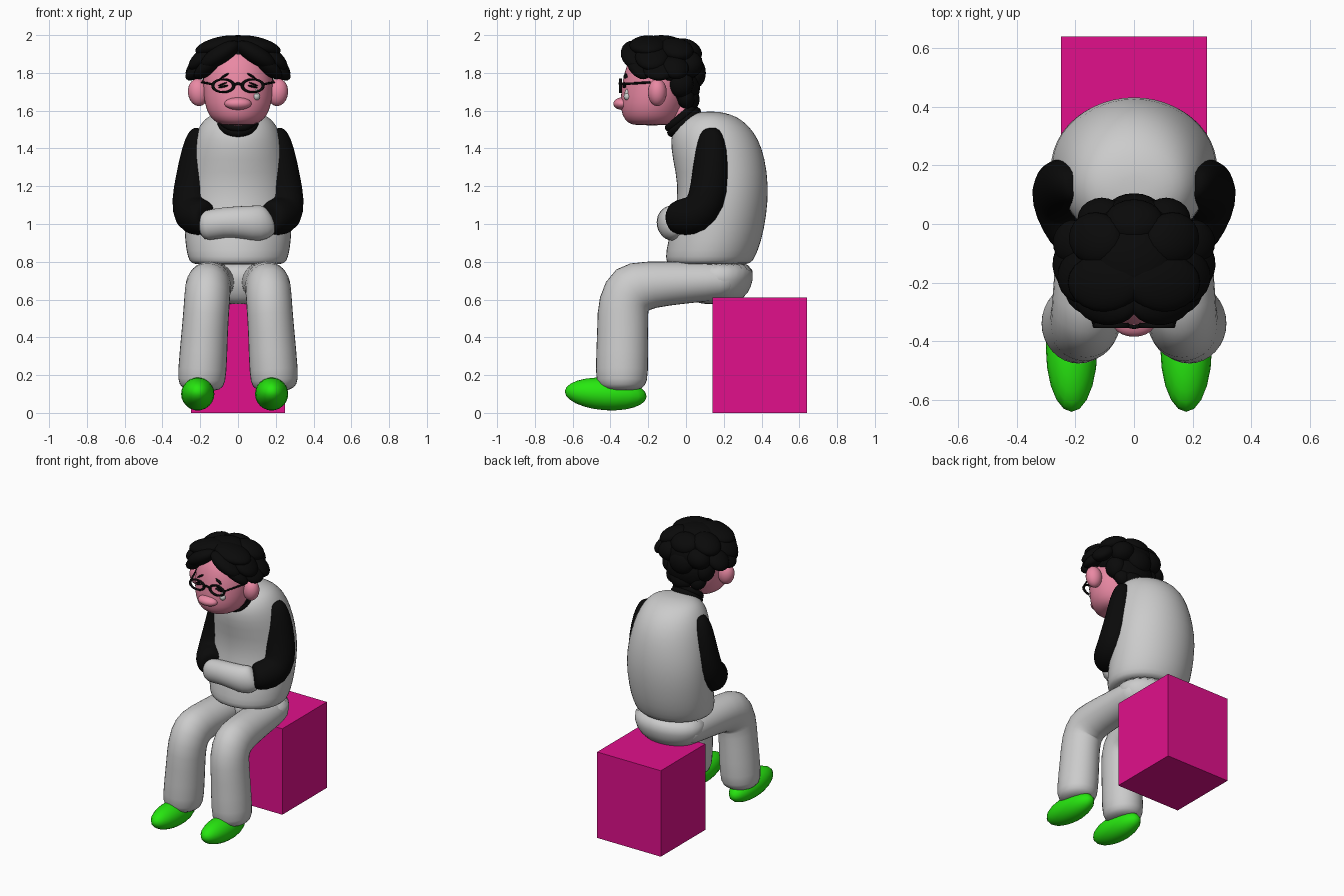
import bpy, bmesh, math
from mathutils import Vector, Matrix, Euler


def material(name, rgb):
    m = bpy.data.materials.new(name)
    m.diffuse_color = (*rgb, 1)
    return m


MAGENTA = material("magenta", (0.75, 0.005, 0.26))
BLACK = material("black", (0.003, 0.003, 0.003))
PINK = material("pink", (0.82, 0.25, 0.37))
GREEN = material("green", (0.02, 0.8, 0.005))


def finish(name, bm, mat=None, smooth=True, subdiv=0):
    bmesh.ops.recalc_face_normals(bm, faces=bm.faces)
    for f in bm.faces:
        f.smooth = smooth
    me = bpy.data.meshes.new(name)
    bm.to_mesh(me)
    bm.free()
    ob = bpy.data.objects.new(name, me)
    bpy.context.collection.objects.link(ob)
    if mat:
        me.materials.append(mat)
    if subdiv:
        mod = ob.modifiers.new("subdivision", 'SUBSURF')
        mod.levels = mod.render_levels = subdiv
    return ob


def skin_rings(name, rings, mat, subdiv):
    """Bridge closed rings of points into a capped surface."""
    bm = bmesh.new()
    rows = [[bm.verts.new(p) for p in r] for r in rings]
    n = len(rows[0])
    for a, b in zip(rows, rows[1:]):
        for i in range(n):
            j = (i + 1) % n
            bm.faces.new((a[i], a[j], b[j], b[i]))
    bm.faces.new(rows[0])
    bm.faces.new(rows[-1])
    return finish(name, bm, mat, True, subdiv)


def loft(name, sections, mat=None, n=24, subdiv=1):
    """Horizontal oval sections: (z, half width, front y, back y)."""
    rings = []
    for z, rx, y0, y1 in sections:
        ring = []
        for i in range(n):
            a = 2 * math.pi * i / n
            ring.append(Vector((rx * math.cos(a), (y0 + y1) / 2 + (y1 - y0) / 2 * math.sin(a), z)))
        rings.append(ring)
    return skin_rings(name, rings, mat, subdiv)


def tube(name, path, ref, mat=None, side=1, n=16, subdiv=1):
    """Oval tube along (x, y, z, radius along ref, other radius)."""
    pts = [Vector(p[:3]) for p in path]
    rings = []
    for k, p in enumerate(path):
        t = (pts[min(k + 1, len(pts) - 1)] - pts[max(k - 1, 0)]).normalized()
        u = Vector(ref)
        u = (u - t * u.dot(t)).normalized()
        v = t.cross(u)
        ring = []
        for i in range(n):
            a = 2 * math.pi * i / n
            q = pts[k] + u * p[3] * math.cos(a) + v * p[4] * math.sin(a)
            ring.append(Vector((q.x * side, q.y, q.z)))
        rings.append(ring)
    return skin_rings(name, rings, mat, subdiv)


def blobs(name, items, mat=None, seg=20):
    """Ellipsoids in one mesh: (centre, radii, rotation in degrees)."""
    bm = bmesh.new()
    for c, r, rot in items:
        m = (Matrix.Translation(c) @ Euler([math.radians(a) for a in rot]).to_matrix().to_4x4()
             @ Matrix.Diagonal((*r, 1)))
        bmesh.ops.create_uvsphere(bm, u_segments=seg, v_segments=seg // 2 + 2, radius=1, matrix=m)
    return finish(name, bm, mat)


def torus(name, centre, major, minor, scale, rot, mat):
    bpy.ops.mesh.primitive_torus_add(major_radius=major, minor_radius=minor, major_segments=32,
                                     minor_segments=10, location=centre,
                                     rotation=[math.radians(a) for a in rot])
    ob = bpy.context.object
    ob.name = name
    ob.scale = scale
    ob.data.materials.append(mat)
    bpy.ops.object.shade_smooth()


# Seat block
bm = bmesh.new()
bmesh.ops.create_cube(bm, size=1, matrix=Matrix.Translation((0, 0.39, 0.305)) @ Matrix.Diagonal((0.5, 0.5, 0.61, 1)))
finish("seat", bm, MAGENTA, False)

# Hunched torso and pelvis
loft("torso", [(0.785, 0.21, -0.07, 0.30), (0.79, 0.25, -0.10, 0.345), (0.82, 0.268, -0.112, 0.365),
               (0.9, 0.283, -0.10, 0.40), (1.05, 0.29, -0.06, 0.43), (1.2, 0.285, -0.04, 0.44),
               (1.35, 0.262, -0.075, 0.42), (1.45, 0.238, -0.085, 0.385), (1.52, 0.207, -0.065, 0.335),
               (1.57, 0.165, -0.01, 0.27), (1.59, 0.10, 0.05, 0.20), (1.595, 0.04, 0.1, 0.16)])
loft("pelvis", [(0.575, 0.1, 0.08, 0.22), (0.59, 0.16, 0.05, 0.28), (0.63, 0.22, 0.02, 0.33),
                (0.7, 0.255, 0.0, 0.36), (0.81, 0.255, 0.0, 0.36)])

# Legs, shoes and arms on both sides
leg = [(0.13, 0.26, 0.70, 0.10, 0.08), (0.13, 0.2, 0.70, 0.12, 0.105), (0.14, 0.0, 0.69, 0.122, 0.112),
       (0.155, -0.2, 0.68, 0.122, 0.128), (0.16, -0.29, 0.66, 0.124, 0.16),
       (0.165, -0.335, 0.58, 0.124, 0.142), (0.175, -0.335, 0.45, 0.124, 0.136),
       (0.19, -0.34, 0.2, 0.134, 0.145), (0.195, -0.34, 0.14, 0.122, 0.13), (0.195, -0.34, 0.115, 0.08, 0.08)]
arm = [(0.195, 0.13, 1.505, 0.03, 0.04), (0.205, 0.13, 1.48, 0.055, 0.065), (0.215, 0.135, 1.40, 0.08, 0.09),
       (0.232, 0.13, 1.25, 0.095, 0.105), (0.25, 0.115, 1.12, 0.105, 0.11), (0.24, 0.06, 1.045, 0.105, 0.115),
       (0.205, -0.02, 1.035, 0.098, 0.10), (0.17, -0.06, 1.035, 0.085, 0.085), (0.165, -0.065, 1.035, 0.06, 0.06)]
for s, side, foot_x in ((-1, "left", -0.213), (1, "right", 0.178)):
    tube(side + "_leg", leg, (1, 0, 0), None, s)
    blobs(side + "_shoe", [((foot_x, -0.425, 0.1), (0.088, 0.217, 0.086), (-4, 0, 0))], GREEN)
    tube(side + "_sleeve", arm, (0.78, -0.62, 0), BLACK, s)

# Folded hands in front of the belly
tube("folded_hands", [(-0.2, -0.05, 0.99, 0.05, 0.06), (-0.17, -0.06, 0.99, 0.07, 0.085),
                      (-0.08, -0.08, 1.01, 0.075, 0.08), (0.03, -0.085, 1.01, 0.075, 0.088),
                      (0.11, -0.075, 1.0, 0.075, 0.1), (0.16, -0.055, 1.02, 0.06, 0.09),
                      (0.18, -0.05, 1.03, 0.03, 0.05)], (0, 1, 0))

# Neck and rolled collar
tube("neck", [(0, 0.06, 1.48, 0.085, 0.085), (0, -0.1, 1.68, 0.085, 0.085)], (1, 0, 0), PINK, subdiv=0)
torus("collar_lower", (0, -0.01, 1.54), 0.085, 0.025, (1, 1, 1), (40, 0, 0), BLACK)
torus("collar_upper", (0, -0.025, 1.565), 0.085, 0.022, (1, 1, 1), (40, 0, 0), BLACK)

# Head, ears and nose
loft("head", [(1.522, 0.06, -0.26, -0.1), (1.53, 0.11, -0.305, -0.06), (1.57, 0.155, -0.34, -0.03),
              (1.64, 0.18, -0.35, 0.0), (1.72, 0.187, -0.342, 0.02), (1.8, 0.187, -0.33, 0.03),
              (1.88, 0.16, -0.3, 0.0), (1.93, 0.1, -0.24, -0.08)], PINK)
for s, side in ((-1, "left"), (1, "right")):
    blobs(side + "_ear", [((0.21 * s, -0.152, 1.697), (0.055, 0.05, 0.073), (0, 6 * s, 0))], PINK)
blobs("nose", [((0, -0.338, 1.637), (0.072, 0.047, 0.033), (0, 0, 0))], PINK)

# Glasses, closed eyes, sad brows and a tear
for s, side in ((-1, "left"), (1, "right")):
    torus(side + "_lens_rim", (0.078 * s, -0.347, 1.732), 0.055, 0.009, (1, 0.62, 1), (90, 0, 0), BLACK)
    blobs(side + "_eye", [((0.078 * s, -0.327, 1.728), (0.028, 0.01, 0.006), (0, 12 * s, 0)),
                          ((0.082 * s, -0.325, 1.74), (0.026, 0.01, 0.005), (0, 22 * s, 0))], BLACK, 12)
    blobs(side + "_brow", [((0.07 * s, -0.318, 1.785), (0.03, 0.012, 0.006), (0, 30 * s, -15 * s))], BLACK, 12)
    tube(side + "_temple", [(0.135, -0.345, 1.74, 0.006, 0.006), (0.19, -0.19, 1.75, 0.006, 0.006)],
         (0, 0, 1), BLACK, s, 8, 0)
tube("glasses_bridge", [(-0.026, -0.347, 1.735, 0.007, 0.007), (0, -0.352, 1.744, 0.007, 0.007),
                        (0.026, -0.347, 1.735, 0.007, 0.007)], (0, 1, 0), BLACK, 1, 8, 0)
blobs("tear", [((0.098, -0.31, 1.675), (0.019, 0.02, 0.02), (0, 0, 0)),
               ((0.098, -0.312, 1.69), (0.011, 0.013, 0.024), (0, 0, 0))])

# Tousled hair: core volumes plus overlapping locks
hair = [((0, -0.1, 1.84), (0.21, 0.19, 0.145), (0, 0, 0)),
        ((0, -0.025, 1.73), (0.16, 0.10, 0.12), (0, 0, 0)),
        ((0, -0.13, 1.945), (0.13, 0.12, 0.055), (0, 0, 0)),
        ((0, 0.01, 1.92), (0.1, 0.08, 0.055), (-30, 0, 0)),
        ((0, 0.05, 1.80), (0.09, 0.055, 0.08), (0, 0, 0)),
        ((0.02, 0.02, 1.67), (0.09, 0.05, 0.065), (20, 0, 0))]
for s in (-1, 1):
    hair += [((0.095 * s, -0.27, 1.895), (0.12, 0.075, 0.05), (0, 32 * s, 8 * s)),
             ((0.155 * s, -0.25, 1.835), (0.10, 0.06, 0.04), (0, 38 * s, 25 * s)),
             ((0.18 * s, -0.18, 1.885), (0.10, 0.09, 0.045), (0, 40 * s, 0)),
             ((0.205 * s, -0.14, 1.825), (0.09, 0.09, 0.04), (0, 40 * s, -5 * s)),
             ((0.21 * s, -0.06, 1.83), (0.08, 0.075, 0.045), (0, 42 * s, 15 * s)),
             ((0.1 * s, -0.2, 1.945), (0.13, 0.10, 0.045), (0, 14 * s, 0)),
             ((0.13 * s, -0.05, 1.925), (0.10, 0.09, 0.05), (0, 25 * s, 20 * s)),
             ((0.11 * s, 0.015, 1.845), (0.085, 0.075, 0.07), (0, 20 * s, 0)),
             ((0.13 * s, -0.03, 1.745), (0.06, 0.07, 0.075), (0, 0, 0)),
             ((0.09 * s, -0.005, 1.675), (0.06, 0.05, 0.065), (15, 10 * s, 0))]
blobs("hair", hair, BLACK)
